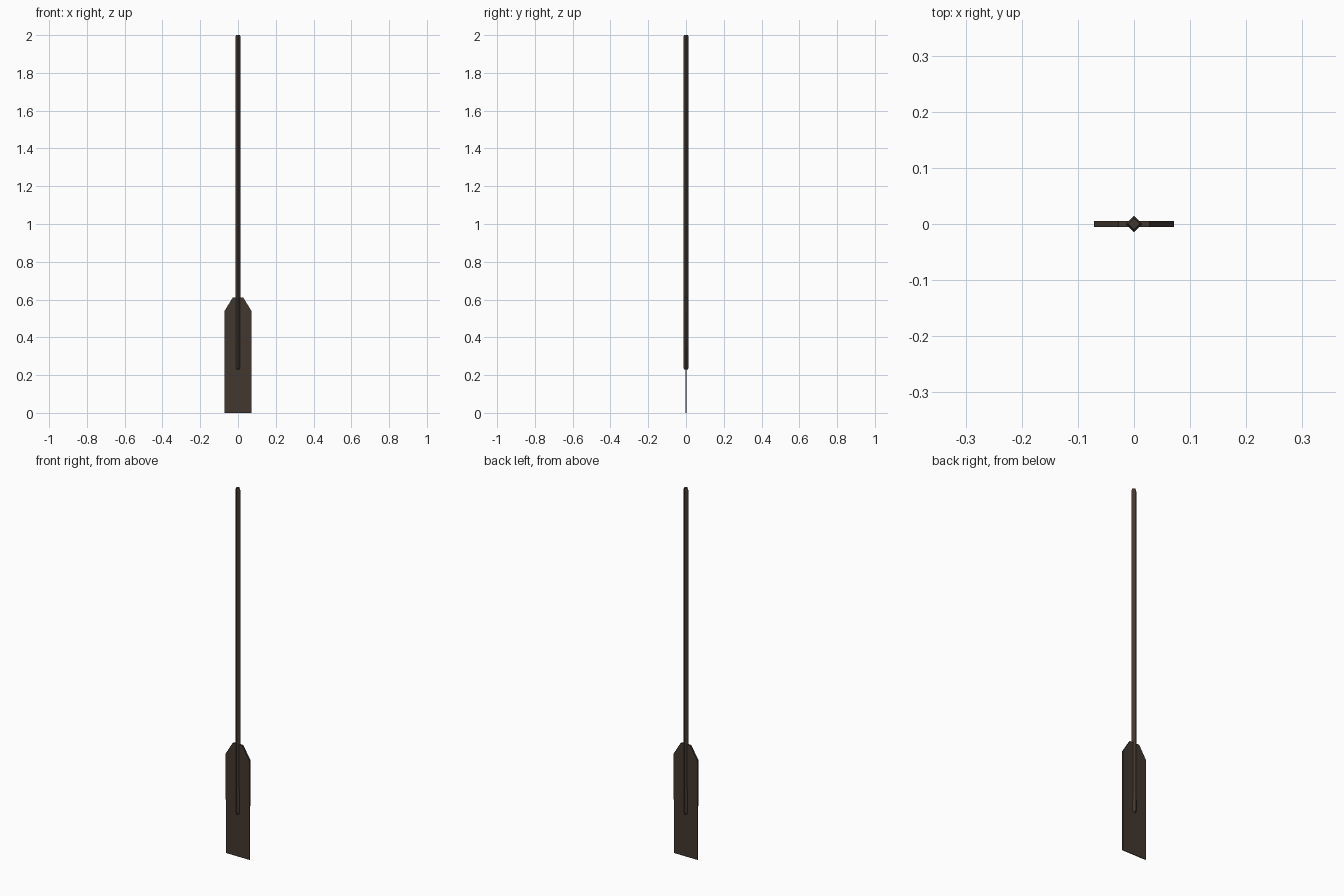
import bpy, bmesh
from math import cos, sin, pi

if "Cube" in bpy.data.objects:
    bpy.data.objects.remove(bpy.data.objects["Cube"])

wood = bpy.data.materials.new("dark_wood")
wood.diffuse_color = (0.055, 0.038, 0.028, 1)
wood.use_nodes = True
wood.node_tree.nodes["Principled BSDF"].inputs["Base Color"].default_value = wood.diffuse_color


def loft(name, rings):
    """Skin a stack of equal-sized rings and cap both ends."""
    bm = bmesh.new()
    loops = [[bm.verts.new(p) for p in ring] for ring in rings]
    n = len(loops[0])
    for a, b in zip(loops, loops[1:]):
        for i in range(n):
            bm.faces.new((a[i], a[(i + 1) % n], b[(i + 1) % n], b[i]))
    bm.faces.new(loops[0][::-1])
    bm.faces.new(loops[-1])
    bmesh.ops.recalc_face_normals(bm, faces=bm.faces)
    mesh = bpy.data.meshes.new(name)
    bm.to_mesh(mesh)
    bm.free()
    mesh.materials.append(wood)
    obj = bpy.data.objects.new(name, mesh)
    bpy.context.collection.objects.link(obj)
    return obj


def diamond(r, z):
    return [(r * cos(i * pi / 2), r * sin(i * pi / 2), z) for i in range(4)]


def slab(w, t, z):
    return [(-w, -t, z), (w, -t, z), (w, t, z), (-w, t, z)]


# Shaft: square pole turned on edge, with chamfered ends
loft("shaft", [diamond(r, z) for r, z in
               ((0.010, 0.23), (0.0145, 0.24), (0.0145, 1.99), (0.010, 2.0))])

# Blade: flat board with cut shoulders, thinning towards the tip
loft("blade", [slab(w, t, z) for w, t, z in
               ((0.071, 0.002, 0.0), (0.071, 0.005, 0.54), (0.028, 0.005, 0.61))])
